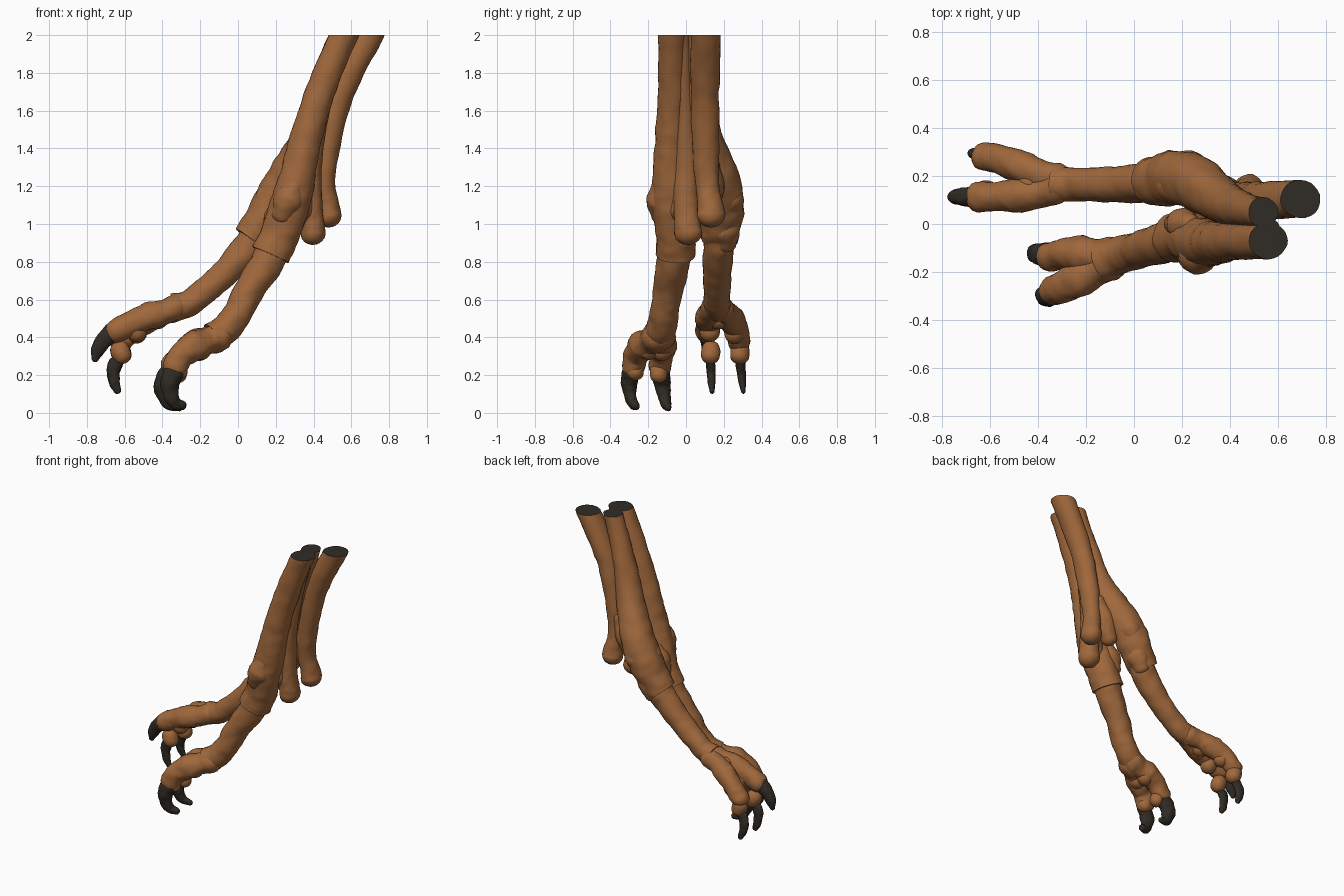
import bpy, bmesh, math
from mathutils import Vector, noise


def material(name, col):
    m = bpy.data.materials.new(name)
    m.diffuse_color = (*col, 1)
    return m


SKIN = material("brown skin", (0.35, 0.138, 0.045))
DARK = material("dark horn", (0.03, 0.024, 0.018))
SIDES = 24


def spline(pts, steps=8):
    """Catmull-Rom through (x, y, z, radius) points."""
    P = [Vector(p) for p in pts]
    P = [P[0] * 2 - P[1]] + P + [P[-1] * 2 - P[-2]]
    out = []
    for i in range(1, len(P) - 2):
        a, b, c, d = P[i - 1:i + 3]
        for k in range(steps):
            t = k / steps
            out.append(0.5 * (2 * b + (c - a) * t + (2 * a - 5 * b + 4 * c - d) * t * t
                              + (3 * b - a - 3 * c + d) * t ** 3))
    out.append(P[-2])
    return [(v.to_3d(), v.w) for v in out]


def tube(name, pts, mat=SKIN, rough=0.08, dome=(True, True), cut=False, wide=1.0):
    """Sweep a slightly uneven section along a path; optional domed ends, wide scales it sideways."""
    path = spline(pts)

    def cap(end, inner):
        (p, r), d = end, (end[0] - inner[0]).normalized()
        return [(p + d * r * 0.9 * math.sin(a), max(r * math.cos(a), 0.0005))
                for a in (0.4, 0.75, 1.1, 1.35, 1.56)]
    if dome[1]:
        path = path + cap(path[-1], path[-2])
    if dome[0]:
        path = cap(path[0], path[1])[::-1] + path
    bm = bmesh.new()
    rings, n, last = [], Vector((0, 1, 0)), len(path) - 1
    for i, (p, r) in enumerate(path):
        t = (path[min(i + 1, last)][0] - path[max(i - 1, 0)][0]).normalized()
        n = (n - t * n.dot(t)).normalized()
        b = t.cross(n)
        ring = []
        for k in range(SIDES):
            a = math.tau * k / SIDES
            d = n * math.cos(a) * wide + b * math.sin(a)
            q = p + d * r
            bump = noise.noise(q * 13) + 0.5 * noise.noise(q * 30)
            ring.append(bm.verts.new(q + d * r * rough * bump))
        rings.append(ring)
    for r0, r1 in zip(rings, rings[1:]):
        for k in range(SIDES):
            j = (k + 1) % SIDES
            bm.faces.new((r0[k], r0[j], r1[j], r1[k]))
    bm.faces.new(rings[0][::-1])
    bm.faces.new(rings[-1])
    bmesh.ops.recalc_face_normals(bm, faces=bm.faces)
    if cut:  # level cut at the top, closed with a dark face
        res = bmesh.ops.bisect_plane(bm, geom=bm.verts[:] + bm.edges[:] + bm.faces[:],
                                     plane_co=(0, 0, 2), plane_no=(0, 0, 1), clear_outer=True)
        edges = [e for e in res["geom_cut"] if isinstance(e, bmesh.types.BMEdge)]
        for f in bmesh.ops.contextual_create(bm, geom=edges)["faces"]:
            f.material_index = 1
            f.normal_update()
            if f.normal.z < 0:
                f.normal_flip()
    me = bpy.data.meshes.new(name)
    bm.to_mesh(me)
    bm.free()
    me.materials.append(mat)
    me.materials.append(DARK)
    ob = bpy.data.objects.new(name, me)
    bpy.context.collection.objects.link(ob)
    bpy.context.view_layer.objects.active = ob
    ob.select_set(True)
    bpy.ops.object.shade_smooth_by_angle(angle=math.radians(45))
    ob.select_set(False)


def knob(name, x, y, z, r, dx=0.03, dz=0.07, taper=0.72):
    """Rounded joint lump, tapering along the bone into its surroundings."""
    tube(name, [(x - dx, y, z - dz, r * taper), (x, y, z, r), (x + dx, y, z + dz, r * taper)], rough=0.1)


# Shins, cut level at the top and ending in a cuff above the lower leg
tube("front_shin", [(0.63, -0.07, 2.15, 0.074), (0.56, -0.07, 2.0, 0.074), (0.435, -0.073, 1.7, 0.077),
                    (0.36, -0.078, 1.45, 0.085), (0.315, -0.08, 1.25, 0.096), (0.275, -0.075, 1.1, 0.106),
                    (0.225, -0.055, 0.95, 0.104), (0.175, -0.06, 0.835, 0.104)], dome=(True, False), cut=True)
tube("back_shin", [(0.61, 0.05, 2.15, 0.058), (0.54, 0.05, 2.0, 0.058), (0.44, 0.065, 1.7, 0.072),
                   (0.365, 0.1, 1.45, 0.09), (0.27, 0.165, 1.26, 0.107), (0.19, 0.192, 1.12, 0.108),
                   (0.12, 0.185, 1.0, 0.102), (0.06, 0.178, 0.92, 0.092)],
     dome=(True, False), cut=True, wide=1.06)

# Slim rear bones with a bulb at the lower end
tube("front_rear_bone", [(0.64, -0.015, 2.15, 0.03), (0.575, -0.015, 2.0, 0.03), (0.46, -0.005, 1.65, 0.036),
                         (0.395, 0.0, 1.35, 0.053), (0.382, 0.0, 1.15, 0.06), (0.393, 0.006, 1.03, 0.063),
                         (0.397, 0.012, 0.95, 0.067)], cut=True, wide=1.1)
tube("back_rear_bone", [(0.78, 0.105, 2.15, 0.074), (0.695, 0.103, 2.0, 0.074), (0.548, 0.1, 1.7, 0.07),
                        (0.475, 0.105, 1.4, 0.064), (0.46, 0.115, 1.2, 0.057), (0.475, 0.128, 1.1, 0.062),
                        (0.48, 0.133, 1.045, 0.07)], cut=True, wide=1.08)

# Ankle lumps
knob("front_ankle_outer", 0.265, -0.13, 1.12, 0.08)
knob("front_ankle_inner", 0.2, 0.0, 1.03, 0.065)
knob("front_ankle_rear", 0.33, -0.03, 1.08, 0.07)
knob("back_ankle_outer", 0.22, 0.227, 1.13, 0.08)
knob("back_ankle_front", 0.16, 0.165, 1.14, 0.07)
knob("back_ankle_rear", 0.14, 0.21, 0.97, 0.078)
knob("back_heel_bridge", 0.37, 0.125, 1.2, 0.075, 0.05, 0.12)

# Lower legs, widening to a small cuff at the foot
tube("front_lower_leg", [(0.21, -0.055, 0.9, 0.088), (0.15, -0.07, 0.79, 0.088), (0.06, -0.095, 0.65, 0.079),
                         (0.0, -0.115, 0.53, 0.076), (-0.06, -0.13, 0.45, 0.079), (-0.125, -0.15, 0.4, 0.086)],
     dome=(True, False))
tube("back_lower_leg", [(0.1, 0.18, 0.95, 0.083), (0.04, 0.172, 0.86, 0.083), (-0.08, 0.165, 0.73, 0.074),
                        (-0.2, 0.165, 0.625, 0.07), (-0.27, 0.165, 0.575, 0.07), (-0.335, 0.168, 0.555, 0.075)],
     dome=(True, False))

# Toes: wavy radii give the knuckles
toes = {
    "front_foot_inner_toe": [(-0.1, -0.13, 0.405, 0.078), (-0.16, -0.13, 0.385, 0.07), (-0.23, -0.125, 0.36, 0.076),
                             (-0.3, -0.125, 0.31, 0.062), (-0.35, -0.135, 0.25, 0.062)],
    "front_foot_outer_toe": [(-0.1, -0.16, 0.4, 0.078), (-0.16, -0.19, 0.38, 0.07), (-0.23, -0.23, 0.355, 0.078),
                             (-0.3, -0.265, 0.305, 0.065), (-0.335, -0.28, 0.24, 0.062)],
    "back_foot_inner_toe": [(-0.32, 0.155, 0.56, 0.068), (-0.4, 0.13, 0.53, 0.066), (-0.47, 0.122, 0.51, 0.075),
                            (-0.56, 0.116, 0.475, 0.064), (-0.65, 0.113, 0.43, 0.062)],
    "back_foot_outer_toe": [(-0.32, 0.19, 0.55, 0.064), (-0.4, 0.21, 0.53, 0.062), (-0.48, 0.24, 0.495, 0.07),
                            (-0.57, 0.272, 0.43, 0.06), (-0.625, 0.28, 0.375, 0.058)],
}
for name, pts in toes.items():
    tube(name, pts, rough=0.12)

# Toe pads under the feet
for name, x, y, z, r in (("front_foot_inner_pad", -0.32, -0.145, 0.215, 0.046),
                         ("front_foot_outer_pad", -0.32, -0.27, 0.23, 0.048),
                         ("front_foot_inner_ball", -0.21, -0.13, 0.34, 0.056),
                         ("front_foot_outer_ball", -0.2, -0.2, 0.345, 0.056),
                         ("back_foot_inner_pad", -0.62, 0.13, 0.32, 0.052),
                         ("back_foot_outer_pad", -0.62, 0.285, 0.32, 0.052),
                         ("back_foot_inner_ball", -0.54, 0.125, 0.44, 0.055),
                         ("back_foot_outer_ball", -0.54, 0.255, 0.43, 0.053),
                         ("back_foot_heel_pad", -0.43, 0.17, 0.51, 0.058)):
    knob(name, x, y, z, r, -0.006, 0.016, 0.97)

# Hooked claws, narrow from side to side
claws = {
    "front_foot_inner_claw": [(-0.365, -0.13, 0.21, 0.054), (-0.392, -0.125, 0.15, 0.052),
                              (-0.385, -0.115, 0.085, 0.042), (-0.355, -0.103, 0.042, 0.031), (-0.31, -0.094, 0.028, 0.02)],
    "front_foot_outer_claw": [(-0.345, -0.3, 0.205, 0.054), (-0.365, -0.303, 0.15, 0.05),
                              (-0.355, -0.296, 0.09, 0.04), (-0.33, -0.28, 0.05, 0.031), (-0.295, -0.267, 0.038, 0.024)],
    "back_foot_top_claw": [(-0.67, 0.113, 0.425, 0.055), (-0.71, 0.112, 0.39, 0.048),
                           (-0.74, 0.113, 0.34, 0.037), (-0.757, 0.115, 0.285, 0.018)],
    "back_foot_inner_claw": [(-0.645, 0.13, 0.265, 0.036), (-0.662, 0.132, 0.22, 0.034),
                             (-0.655, 0.135, 0.165, 0.029), (-0.638, 0.138, 0.118, 0.019)],
    "back_foot_outer_claw": [(-0.645, 0.287, 0.265, 0.036), (-0.662, 0.29, 0.22, 0.034),
                             (-0.655, 0.297, 0.165, 0.029), (-0.638, 0.303, 0.118, 0.019)],
}
WIDE = {"back_foot_inner_claw": 0.68, "back_foot_outer_claw": 0.68}
for name, pts in claws.items():
    tube(name, pts, DARK, rough=0.2, wide=WIDE.get(name, 0.82))
